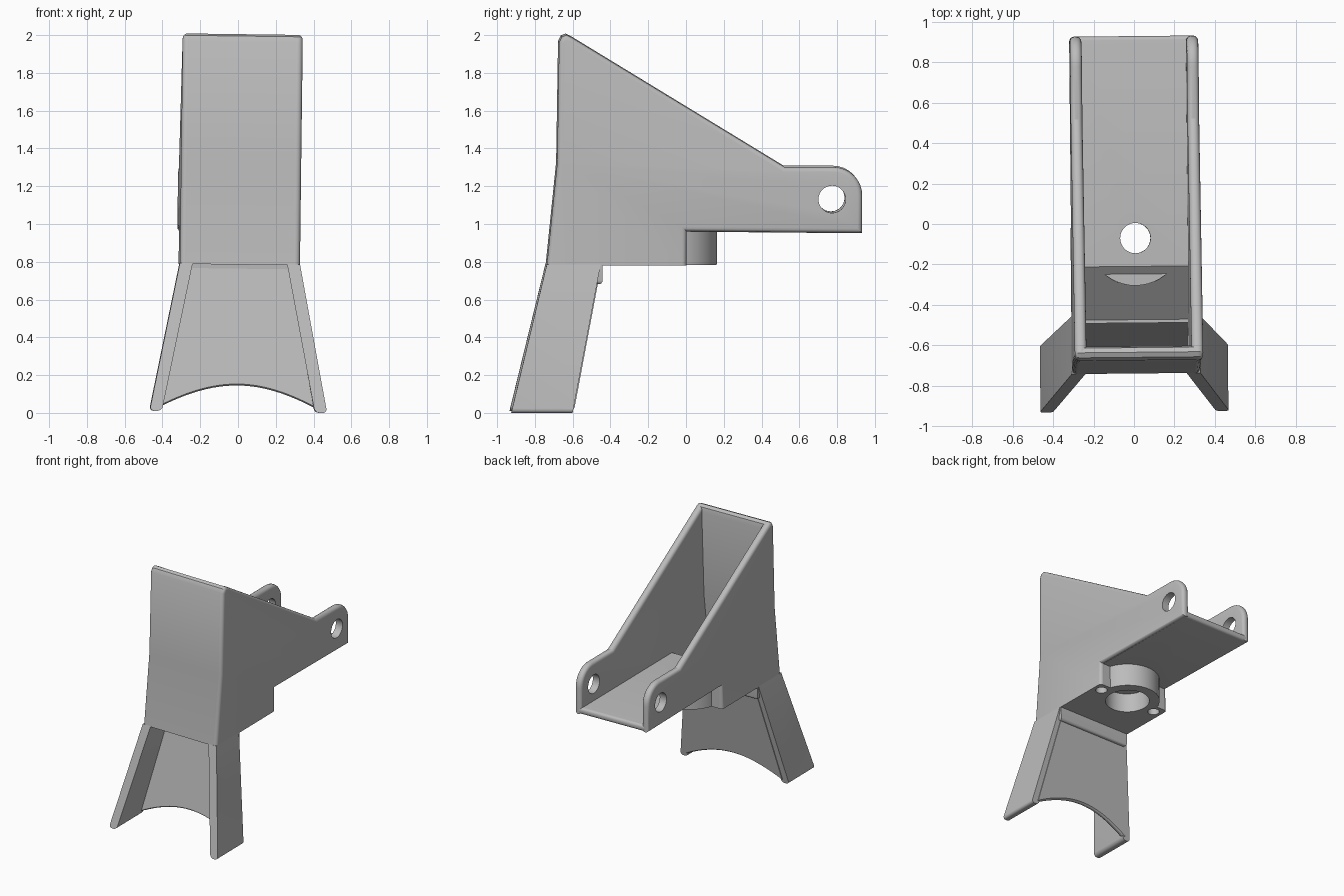
import bpy, bmesh
from math import sin, cos, pi, radians
from mathutils import Euler, Matrix

old = bpy.data.objects.get("Cube")
if old:
    bpy.data.objects.remove(old, do_unlink=True)

grey = bpy.data.materials.new("plain_grey")
grey.use_nodes = True
grey.diffuse_color = (0.5, 0.5, 0.5, 1)
grey.node_tree.nodes["Principled BSDF"].inputs["Base Color"].default_value = (0.5, 0.5, 0.5, 1)

parts = []


def finish(bm, name, keep=True):
    bmesh.ops.recalc_face_normals(bm, faces=bm.faces)
    me = bpy.data.meshes.new(name)
    bm.to_mesh(me)
    bm.free()
    ob = bpy.data.objects.new(name, me)
    bpy.context.collection.objects.link(ob)
    if keep:
        me.materials.append(grey)
        parts.append(ob)
    else:
        ob.hide_render = True
    return ob


def round_edges(bm, rule, width):
    edges = [e for e in bm.edges if rule(e.verts[0].co, e.verts[1].co)]
    bmesh.ops.bevel(bm, geom=edges, offset=width, segments=4, profile=0.5,
                    affect='EDGES', clamp_overlap=False)


def prism(name, profile, x0, x1, rule=None, width=0.025):
    """Extrude a (y, z) side profile across x."""
    bm = bmesh.new()
    face = bm.faces.new([bm.verts.new((x0, y, z)) for y, z in profile])
    ext = bmesh.ops.extrude_face_region(bm, geom=[face])
    for v in ext["geom"]:
        if isinstance(v, bmesh.types.BMVert):
            v.co.x = x1
    if rule:
        round_edges(bm, rule, width)
    return finish(bm, name)


def cylinder(name, r, centre, depth, axis='Z', keep=False):
    bm = bmesh.new()
    rot = Matrix.Rotation(pi / 2, 4, 'Y') if axis == 'X' else Matrix()
    bmesh.ops.create_cone(bm, cap_ends=True, segments=48, radius1=r, radius2=r,
                          depth=depth, matrix=Matrix.Translation(centre) @ rot)
    return finish(bm, name, keep)


def boolean(ob, other, operation='DIFFERENCE'):
    mod = ob.modifiers.new("cut", 'BOOLEAN')
    mod.object = other
    mod.operation = operation
    mod.solver = 'EXACT'
    bpy.context.view_layer.objects.active = ob
    bpy.ops.object.modifier_apply(modifier=mod.name)


def hull(name, corners, rule, width):
    bm = bmesh.new()
    for c in corners:
        bm.verts.new(c)
    bmesh.ops.convex_hull(bm, input=bm.verts)
    bmesh.ops.dissolve_limit(bm, angle_limit=radians(4), verts=bm.verts, edges=bm.edges)
    round_edges(bm, rule, width)
    return finish(bm, name)


# Side walls with rounded rims and a lug at the back
front_edge = [(-0.74, 0.78), (-0.685, 1.32), (-0.675, 1.96), (-0.66, 1.99), (-0.635, 2.0)]
lug = [(0.78 + 0.15 * sin(a), 1.15 + 0.15 * cos(a)) for a in [i * pi / 16 for i in range(9)]]
side = front_edge + [(-0.605, 1.985), (0.52, 1.3)] + lug + [
    (0.93, 0.95), (0, 0.96), (0, 0.78)]


def rim(a, b):
    return abs(a.x - b.x) < 1e-5 and max(a.z, b.z) > 0.8


walls = [prism(n, side, s * 0.26, s * 0.318, rim)
         for n, s in (("left_wall", 1), ("right_wall", -1))]

# Front wall, kinked outward towards the bottom
prism("front_wall", front_edge + [(-0.612, 1.985), (-0.605, 1.95), (-0.62, 1.3), (-0.68, 0.78)],
      -0.29, 0.29)

# Floor: flat tray, sloping chute and the thick block below it
floor = prism("floor", [(0.93, 0.95), (0.93, 1.0), (-0.21, 1.0), (-0.48, 0.785),
                        (-0.48, 0.78), (0, 0.78), (0, 0.958)], -0.29, 0.29,
              lambda a, b: min(a.y, b.y) > 0.9 and abs(a.z - b.z) < 1e-5 and abs(a.x - b.x) > 0.1,
              0.02)

# Round motor mount under the floor, with its shaft, recess and screw holes
boss = cylinder("boss_body", 0.235, (0, -0.07, 0.875), 0.19, keep=False)
boolean(floor, boss, 'UNION')
recess = cylinder("recess_cutter", 0.16, (0, -0.07, 0.83), 0.2)
shaft = cylinder("shaft_cutter", 0.075, (0, -0.07, 1.0), 0.4)
screws = [cylinder("screw_cutter", 0.042, (x, -0.07, 0.83), 0.2) for x in (-0.25, 0.25)]
pin = cylinder("pin_cutter", 0.072, (0, 0.77, 1.13), 1, 'X')
for cutter in [recess, shaft] + screws:
    boolean(floor, cutter)
for wall in walls:
    for cutter in [pin] + screws:
        boolean(wall, cutter)
for helper in [boss, recess, shaft, pin] + screws:
    bpy.data.objects.remove(helper, do_unlink=True)

# Splayed flanges of the outlet
for n, s in (("left_flange", 1), ("right_flange", -1)):
    hull(n, [(s * x, y, z) for x, y, z in (
        (0.318, -0.74, 0.785), (0.25, -0.74, 0.785), (0.318, -0.455, 0.785), (0.26, -0.455, 0.785),
        (0.47, -0.93, 0), (0.405, -0.93, 0), (0.47, -0.605, 0), (0.405, -0.605, 0))],
         lambda a, b: max(a.z, b.z) < 0.05 and abs(a.x - b.x) < 0.02, 0.025)

# Chute panel between the flanges, arched along the bottom
bm = bmesh.new()
rows = []
steps = 24
for i in range(steps + 1):
    t = 2 * i / steps - 1
    low = 0.14 - 0.12 * t * t
    row = []
    for z, back in ((0.785, 0), (low + 0.008, 0), (low, 0.01), (low, 0.025),
                    (low + 0.008, 0.035), (0.785, 0.035)):
        drop = 0.785 - z
        row.append(bm.verts.new((t * (0.28 + 0.18 * drop), -0.485 - 0.19 * drop + back, z)))
    rows.append(row)
for a, b in zip(rows, rows[1:]):
    for k in range(6):
        bm.faces.new((a[k], a[(k + 1) % 6], b[(k + 1) % 6], b[k]))
bm.faces.new(rows[0])
bm.faces.new(rows[-1])
finish(bm, "chute_panel")

# Rounded lip behind the top of the chute panel
prism("back_lip", [(-0.49, 0.79), (-0.49, 0.68), (-0.445, 0.68), (-0.445, 0.79)], -0.315, 0.315,
      lambda a, b: max(a.z, b.z) < 0.7, 0.02)

# Whole piece sits very slightly turned; smooth the rounded areas
turn = Matrix.Translation((-0.007, 0, 0.005)) @ Euler((0, 0.013, 0.0097)).to_matrix().to_4x4()
bpy.ops.object.select_all(action='DESELECT')
for ob in parts:
    ob.data.transform(turn)
    ob.select_set(True)
bpy.context.view_layer.objects.active = parts[0]
bpy.ops.object.shade_smooth_by_angle(angle=radians(30))
